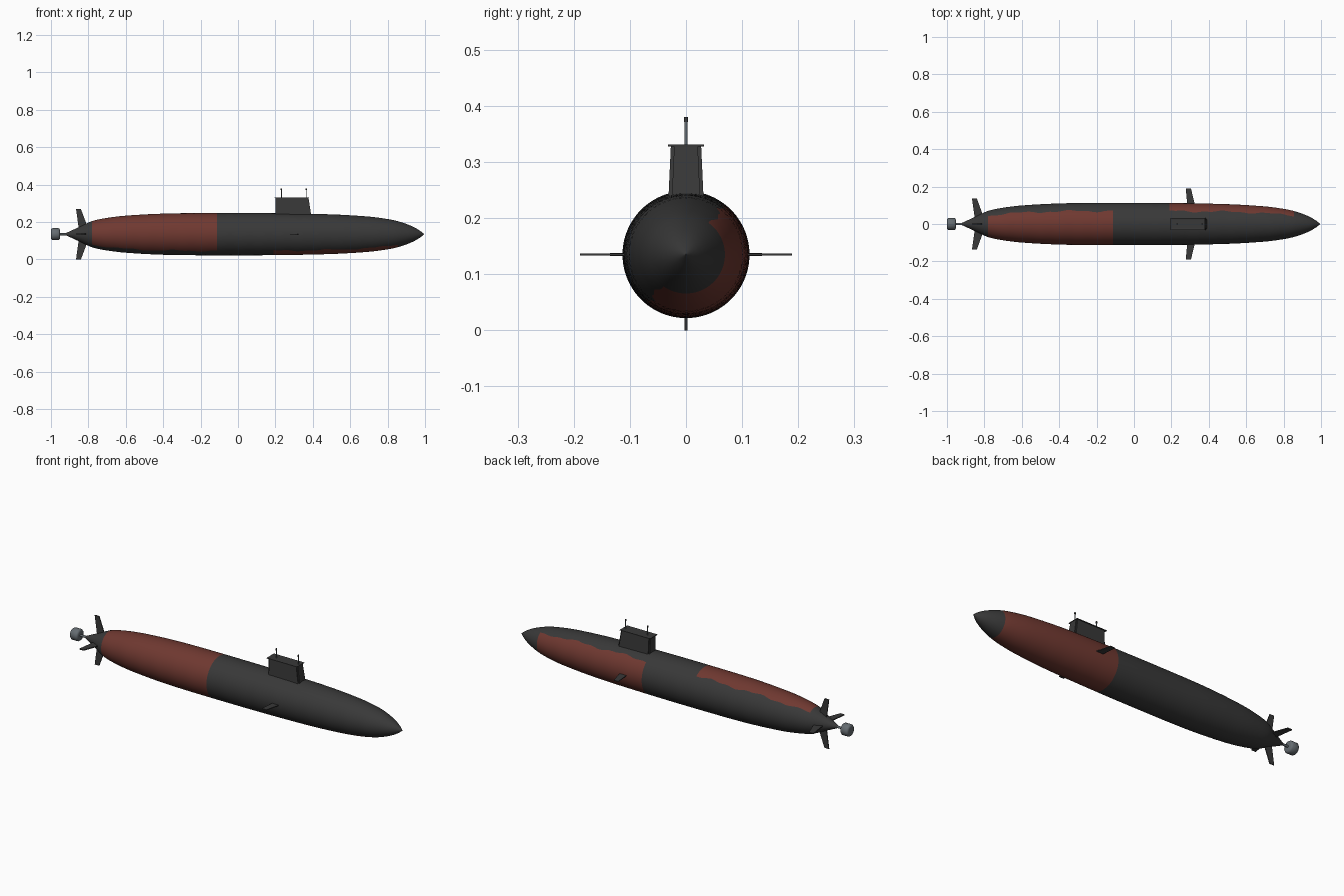
import bpy, bmesh, math
from mathutils import Matrix, Vector

cube = bpy.data.objects.get("Cube")
if cube:
    bpy.data.objects.remove(cube, do_unlink=True)

AXIS = 0.135  # height of the hull centre line


def material(name, rgb):
    m = bpy.data.materials.new(name)
    m.use_nodes = True
    m.diffuse_color = (*rgb, 1)
    bsdf = m.node_tree.nodes["Principled BSDF"]
    bsdf.inputs["Base Color"].default_value = (*rgb, 1)
    bsdf.inputs["Roughness"].default_value = 0.7
    return m


DARK = material("charcoal", (0.04, 0.04, 0.04))
RED = material("rust_red", (0.16, 0.04, 0.03))
GREY = material("steel_grey", (0.13, 0.15, 0.165))


def finish(name, bm, mats, smooth=None):
    bmesh.ops.recalc_face_normals(bm, faces=bm.faces)
    me = bpy.data.meshes.new(name)
    bm.to_mesh(me)
    bm.free()
    ob = bpy.data.objects.new(name, me)
    bpy.context.collection.objects.link(ob)
    for m in mats:
        me.materials.append(m)
    if smooth:
        bpy.ops.object.select_all(action="DESELECT")
        ob.select_set(True)
        bpy.context.view_layer.objects.active = ob
        bpy.ops.object.shade_smooth_by_angle(angle=math.radians(smooth))
    return ob


def lathe(name, rings, steps, mats, twist=lambda x: 0, smooth=40):
    """Rings of (x, radius) around the hull axis, closed at both ends."""
    bm = bmesh.new()
    loops = []
    for x, r in rings:
        angles = [2 * math.pi * j / steps + twist(x) for j in range(steps)]
        loops.append([bm.verts.new((x, r * math.cos(a), AXIS + r * math.sin(a))) for a in angles])
    for i in range(len(loops) - 1):
        for j in range(steps):
            k = (j + 1) % steps
            f = bm.faces.new((loops[i][j], loops[i][k], loops[i + 1][k], loops[i + 1][j]))
            x = (rings[i][0] + rings[i + 1][0]) / 2
            if len(mats) > 1:
                f.material_index = hull_paint(x, j < steps / 2)
    for loop in (loops[0], loops[-1]):
        bm.faces.new(loop)
    return finish(name, bm, mats, smooth)


def prism(name, outline, thickness, mat, place):
    """Flat outline in x, y extruded evenly to both sides of its plane."""
    bm = bmesh.new()
    face = bm.faces.new([bm.verts.new((x, y, -thickness / 2)) for x, y in outline])
    out = bmesh.ops.extrude_face_region(bm, geom=[face])
    top = [v for v in out["geom"] if isinstance(v, bmesh.types.BMVert)]
    bmesh.ops.translate(bm, verts=top, vec=(0, 0, thickness))
    bm.transform(place)
    return finish(name, bm, [mat])


def cylinder(name, x, z0, z1, r, mat):
    bm = bmesh.new()
    bmesh.ops.create_cone(bm, cap_ends=True, segments=12, radius1=r, radius2=r, depth=z1 - z0,
                          matrix=Matrix.Translation((x, 0, (z0 + z1) / 2)))
    return finish(name, bm, [mat], 40)


# Hull profile, eased between a few stations
PROFILE = [(-0.92, 0.006), (-0.85, 0.038), (-0.78, 0.07), (-0.7, 0.087), (-0.6, 0.099),
           (-0.4, 0.110), (-0.15, 0.113), (0.2, 0.112), (0.5, 0.106), (0.7, 0.094),
           (0.8, 0.081), (0.86, 0.068), (0.92, 0.047), (0.965, 0.024), (0.995, 0.001)]


def radius(x):
    n = len(PROFILE)

    def slope(i):
        a, b = PROFILE[max(i - 1, 0)], PROFILE[min(i + 1, n - 1)]
        return (b[1] - a[1]) / (b[0] - a[0])

    i = max(k for k in range(n - 1) if PROFILE[k][0] <= x)
    (x0, r0), (x1, r1) = PROFILE[i], PROFILE[i + 1]
    h = x1 - x0
    t = (x - x0) / h
    s = t * t * (3 - 2 * t)
    return r0 + (r1 - r0) * s + h * t * (1 - t) * ((1 - t) * slope(i) - t * slope(i + 1))


# Rust patches: upper right half aft, lower left half forward
AFT, FORE = (-0.78, -0.112), (0.19, 0.855)


def hull_paint(x, lower_left):
    if lower_left:
        return int(FORE[0] < x < FORE[1])
    return int(AFT[0] < x < AFT[1])


def ragged_edge(x):
    wave = 0.05 * math.sin(x * 23) + 0.03 * math.sin(x * 61 + 1)
    return math.radians(-128) + wave


stations = {-0.92 + 1.915 * i / 90 for i in range(91)}
stations = {x for x in stations if all(abs(x - e) > 0.006 for e in AFT + FORE)}
stations = sorted(stations | set(AFT + FORE))
lathe("hull", [(x, radius(min(x, 0.995))) for x in stations], 64, [DARK, RED], ragged_edge)

# Shaft and rounded propulsor drum
lathe("propeller_shaft", [(-0.96, 0.006), (-0.9, 0.006)], 16, [GREY])
lathe("propulsor_drum", [(-1.0, 0.022), (-0.998, 0.028), (-0.992, 0.032), (-0.96, 0.032),
                         (-0.954, 0.028), (-0.952, 0.022)], 32, [GREY])

# Four swept tail fins and two bow planes
tail_fin = [(-0.85, 0.02), (-0.806, 0.02), (-0.812, 0.06), (-0.84, 0.135), (-0.866, 0.135)]
bow_plane = [(0.285, 0.1), (0.326, 0.1), (0.305, 0.189), (0.277, 0.189)]
for i, side in enumerate(("left", "upper", "right", "lower")):
    turn = Matrix.Translation((0, 0, AXIS)) @ Matrix.Rotation(i * math.pi / 2, 4, "X")
    prism(side + "_tail_fin", tail_fin, 0.005, DARK, turn)
    if i % 2 == 0:
        prism(side + "_bow_plane", bow_plane, 0.004, DARK, turn)

# Tapered sail
bm = bmesh.new()
bmesh.ops.create_cube(bm, size=1)
for v in bm.verts:
    up = v.co.z > 0
    ends = (0.2, 0.377) if up else (0.202, 0.394)
    v.co = Vector((ends[v.co.x > 0], math.copysign(0.027 if up else 0.032, v.co.y), 0.329 if up else 0.22))
bmesh.ops.bevel(bm, geom=[e for e in bm.edges if abs(e.verts[0].co.z - e.verts[1].co.z) > 0.05],
                offset=0.006, segments=2, affect="EDGES")
finish("sail", bm, [DARK])

# Roof plate with a sunken bridge deck
bm = bmesh.new()
bmesh.ops.create_cube(bm, size=1, matrix=Matrix.Translation((0.287, 0, 0.3295))
                      @ Matrix.Diagonal((0.184, 0.064, 0.003, 1)))
roof = max(bm.faces, key=lambda f: f.calc_center_median().z)
bmesh.ops.inset_region(bm, faces=[roof], thickness=0.01)
bmesh.ops.translate(bm, verts=roof.verts, vec=(0, 0, -0.0015))
finish("sail_roof", bm, [DARK])

# Masts with dark heads
for name, x in (("rear_mast", 0.232), ("front_mast", 0.365)):
    cylinder(name, x, 0.32, 0.373, 0.0025, GREY)
    cylinder(name + "_head", x, 0.371, 0.38, 0.004, DARK)
